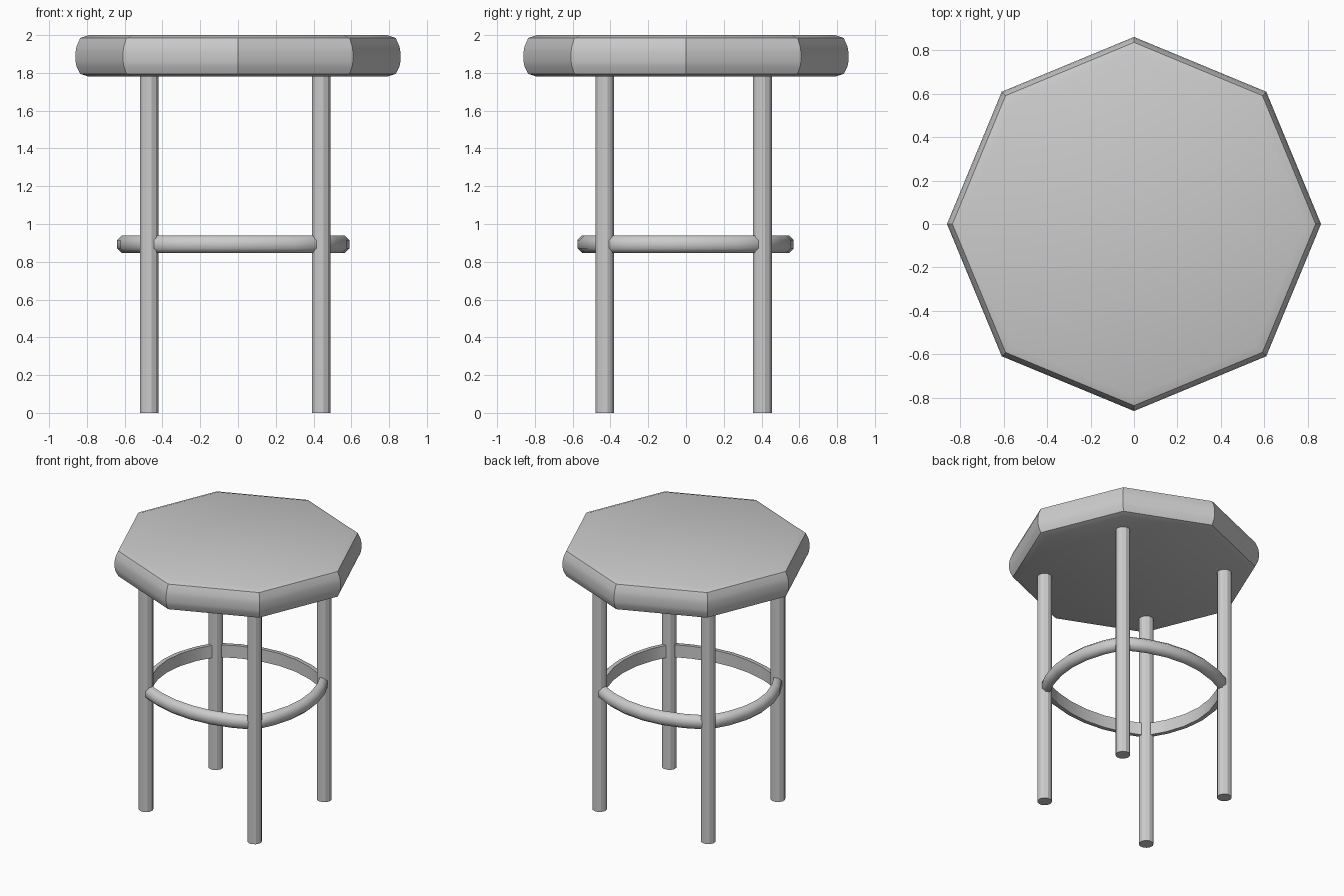
import bpy, bmesh, math
from mathutils import Vector

if "Cube" in bpy.data.objects:
    bpy.data.objects.remove(bpy.data.objects["Cube"])


def make_object(name, verts, faces, angle):
    mesh = bpy.data.meshes.new(name)
    mesh.from_pydata(verts, [], faces)
    bm = bmesh.new()
    bm.from_mesh(mesh)
    bmesh.ops.recalc_face_normals(bm, faces=bm.faces)
    bm.to_mesh(mesh)
    bm.free()
    obj = bpy.data.objects.new(name, mesh)
    bpy.context.collection.objects.link(obj)
    bpy.ops.object.select_all(action='DESELECT')
    obj.select_set(True)
    bpy.context.view_layer.objects.active = obj
    bpy.ops.object.shade_smooth_by_angle(angle=math.radians(angle))
    return obj


def lathe(name, profile, sides, centre=(0, 0), turn=0.0, angle=30):
    """Turn an open (radius, z) profile and cap both ends."""
    verts, faces = [], []
    for r, z in profile:
        for i in range(sides):
            a = turn + math.tau * i / sides
            verts.append((centre[0] + r * math.cos(a), centre[1] + r * math.sin(a), z))
    for k in range(len(profile) - 1):
        for i in range(sides):
            j = (i + 1) % sides
            faces.append((k * sides + i, k * sides + j,
                          (k + 1) * sides + j, (k + 1) * sides + i))
    faces.append(tuple(range(sides)))
    faces.append(tuple(range((len(profile) - 1) * sides, len(profile) * sides)))
    return make_object(name, verts, faces, angle)


# Octagonal seat with a rounded rim
lathe("seat", [(0.79, 1.78), (0.835, 1.795), (0.855, 1.835), (0.86, 1.86),
               (0.86, 1.91), (0.855, 1.94), (0.835, 1.985), (0.79, 2.0)], 8)

# Four straight legs
corners = [(-0.47, -0.43), (0.44, -0.43), (0.44, 0.405), (-0.47, 0.405)]
names = ["front_left_leg", "front_right_leg", "back_right_leg", "back_left_leg"]
for name, c in zip(names, corners):
    lathe(name, [(0.051, 0.0), (0.051, 1.80)], 12, c, math.pi / 12, 20)

# Foot rail path: four bowed spans from leg to leg
steps = 6
bows = [0.115, 0.12, 0.135, 0.14]
path = []
for k in range(4):
    a, b = Vector(corners[k]), Vector(corners[(k + 1) % 4])
    d = (b - a).normalized()
    out = Vector((d.y, -d.x))
    for s in range(steps):
        t = s / steps
        path.append(a.lerp(b, t) + out * bows[k] * 4 * t * (1 - t))

# Foot rail section: flat inside, bevelled outside
section = [(-0.025, -0.047), (0.005, -0.047), (0.03, -0.022),
           (0.03, 0.022), (0.005, 0.047), (-0.025, 0.047)]
verts, faces = [], []
n, m = len(path), len(section)
for i, p in enumerate(path):
    d0 = (p - path[i - 1]).normalized()
    d1 = (path[(i + 1) % n] - p).normalized()
    d = (d0 + d1).normalized()
    out = Vector((d.y, -d.x)) / d.dot(d1)
    for o, z in section:
        q = p + out * o
        verts.append((q.x, q.y, 0.893 + z))
for i in range(n):
    for j in range(m):
        i2, j2 = (i + 1) % n, (j + 1) % m
        faces.append((i * m + j, i2 * m + j, i2 * m + j2, i * m + j2))
make_object("foot_rail", verts, faces, 50)
